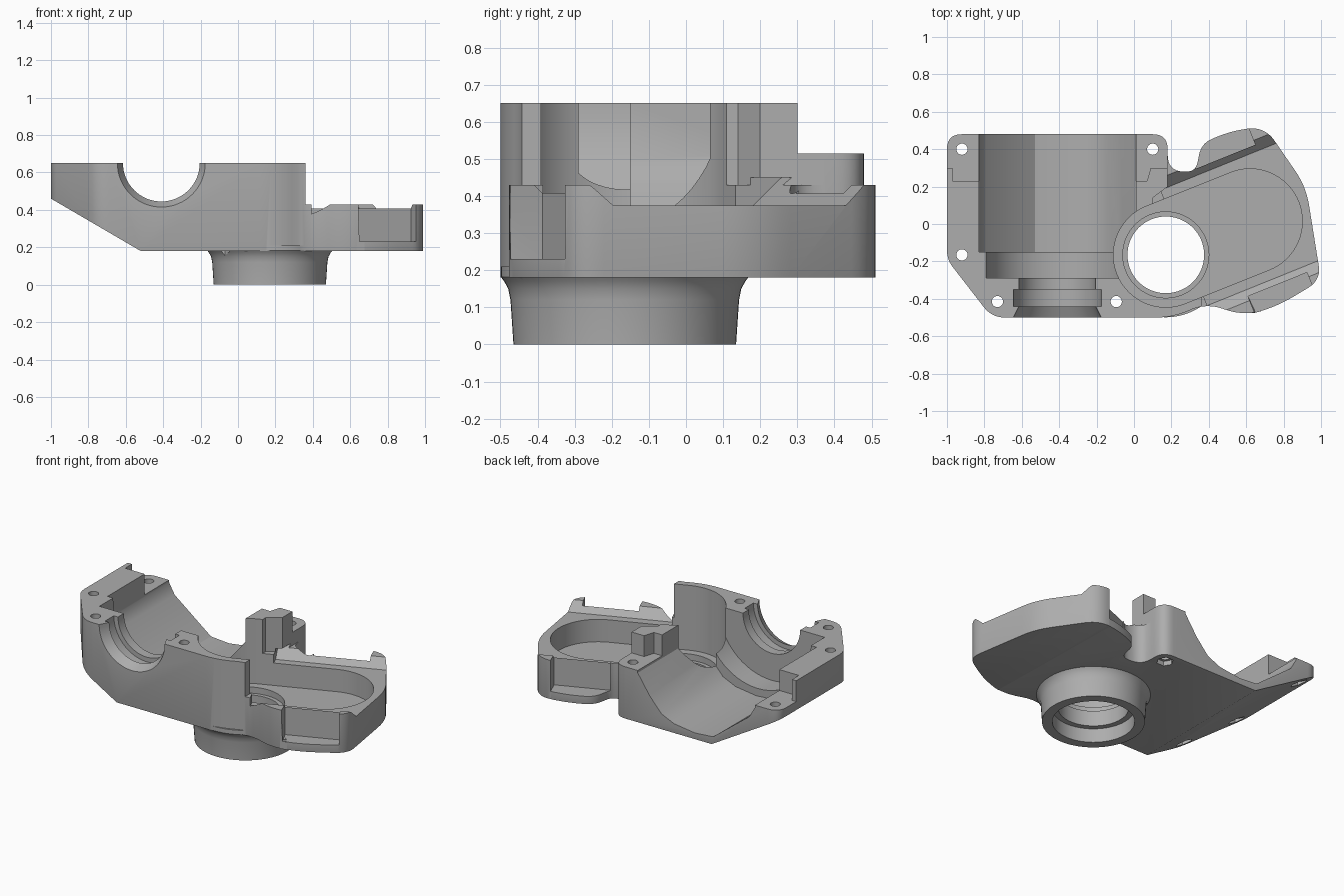
import bpy, bmesh
from math import pi, cos, sin, radians
from mathutils import Matrix, Vector

default = bpy.data.objects.get("Cube")
if default:
    bpy.data.objects.remove(default)

TOP = 0.65
OVER = 0.9
HEADING = radians(22)                            # direction of the side arm
TILT = Matrix.Rotation(HEADING, 4, 'Z')
ALONG_Y = Matrix.Rotation(-pi / 2, 4, 'X')       # local z points to the back
PROFILE_XZ = Matrix.Rotation(pi / 2, 4, 'X')     # local y points up
ARM_SECTION = TILT @ Matrix(((0, 0, 1, 0), (1, 0, 0, 0), (0, 1, 0, 0), (0, 0, 0, 1)))

grey = bpy.data.materials.new("machined_grey")
grey.use_nodes = True
grey.diffuse_color = (0.42, 0.42, 0.42, 1)
grey.node_tree.nodes["Principled BSDF"].inputs["Base Color"].default_value = grey.diffuse_color


def loft(rings):
    """Closed solid through rings of equal length."""
    bm = bmesh.new()
    loops = [[bm.verts.new(p) for p in ring] for ring in rings]
    for a, b in zip(loops, loops[1:]):
        for i in range(len(a)):
            bm.faces.new((a[i - 1], a[i], b[i], b[i - 1]))
    bm.faces.new(loops[0])
    bm.faces.new(loops[-1])
    bmesh.ops.recalc_face_normals(bm, faces=bm.faces[:])
    return bm


def finish(name, bm, matrix=Matrix()):
    bm.transform(matrix)
    bmesh.ops.recalc_face_normals(bm, faces=bm.faces[:])
    mesh = bpy.data.meshes.new(name)
    bm.to_mesh(mesh)
    bm.free()
    mesh.materials.append(grey)
    obj = bpy.data.objects.new(name, mesh)
    bpy.context.scene.collection.objects.link(obj)
    return obj


def extrusion(points, low, high):
    return loft([[(x, y, z) for x, y in points] for z in (low, high)])


def prism(name, points, low, high, matrix=Matrix()):
    return finish(name, extrusion(points, low, high), matrix)


def lathe(name, profile, matrix=Matrix(), sides=64):
    """Turn (radius, height) points into a closed solid."""
    turns = [2 * pi * i / sides for i in range(sides)]
    return finish(name, loft([[(r * cos(a), r * sin(a), h) for a in turns] for r, h in profile]), matrix)


def box(x0, x1, y0, y1):
    return [(x0, y0), (x1, y0), (x1, y1), (x0, y1)]


def rounded(corners, steps=7):
    """Round each (x, y, reach) corner of an outline."""
    pts = []
    for i, (x, y, reach) in enumerate(corners):
        c = Vector((x, y))
        a = c + (Vector(corners[i - 1][:2]) - c).normalized() * reach
        b = c + (Vector(corners[(i + 1) % len(corners)][:2]) - c).normalized() * reach
        for k in range(steps + 1):
            t = k / steps
            pts.append(tuple(a * (1 - t) ** 2 + c * 2 * t * (1 - t) + b * t * t))
    return pts


def volume(mesh):
    bm = bmesh.new()
    bm.from_mesh(mesh)
    amount = bm.calc_volume()
    bm.free()
    return amount


def combine(target, tool, operation='DIFFERENCE'):
    """Boolean with the first solver that gives a plausible volume."""
    tool.hide_render = True
    before = volume(target.data)
    low, high = (.5, .999999) if operation == 'DIFFERENCE' else (1.000001, 1.5)
    for solver in ('MANIFOLD', 'EXACT', 'FLOAT'):
        mod = target.modifiers.new(tool.name, 'BOOLEAN')
        mod.object = tool
        mod.operation = operation
        mod.solver = solver
        bpy.context.view_layer.update()
        graph = bpy.context.evaluated_depsgraph_get()
        mesh = bpy.data.meshes.new_from_object(target.evaluated_get(graph))
        target.modifiers.remove(mod)
        if low * before < volume(mesh) < high * before:
            target.data = mesh
            break
    bpy.data.objects.remove(tool)


# Housing block: rounded outline, sloped underside on one end, softened lower edge
outline = rounded([
    (-1, .48, .08), (.18, .48, .08), (.18, .28, .09), (.33, .28, .05), (.36, .43, .06),
    (.52, .5, .1), (.7, .52, .09), (.92, .2, .1), (1, -.3, .08), (.75, -.45, .12),
    (.58, -.49, .1), (.38, -.42, .1), (.22, -.5, .1), (-.76, -.5, .07), (-1, -.19, .05)])
bm = extrusion(outline, 0.18, TOP)
bmesh.ops.bisect_plane(bm, geom=bm.verts[:] + bm.edges[:] + bm.faces[:], dist=.00001,
                       plane_co=(-.52, 0, .18), plane_no=(-.28, 0, -.48), clear_outer=True)
bmesh.ops.edgeloop_fill(bm, edges=[e for e in bm.edges if e.is_boundary])
bmesh.ops.recalc_face_normals(bm, faces=bm.faces[:])
rim = [e for e in bm.edges if len(e.link_faces) == 2
       and sorted(f.normal.z < -.3 for f in e.link_faces) == [False, True]]
bmesh.ops.bevel(bm, geom=rim, offset=.035, segments=3, profile=.5, affect='EDGES', clamp_overlap=True)
housing = finish("gear_housing", bm)

# Round boss under the arm pocket
BORE = Vector((.17, -.165, 0))
at_bore = Matrix.Translation(BORE)
combine(housing, lathe("boss", [(.3, 0), (.308, .12), (.314, .15), (.325, .17), (.334, .182), (.334, .21)],
                       at_bore), 'UNION')

# Step down to the arm, then its shelf between two sloped rails
combine(housing, prism("arm_step", [(.36, -OVER), (.36, -.3), (.1, 0), (.1, .14), (.18, .2), (.18, OVER),
                                    (1.2, OVER), (1.2, -OVER)], .43, OVER))
combine(housing, prism("shelf", [(-.551, .375), (.115, .375), (.197, .45), (-.633, .45)],
                       .2, 1.3, ARM_SECTION))

# Lowered pads at the open end
combine(housing, prism("pad_step", [(-1.1, .3), (-.97, .3), (-.97, .23), (.07, .23), (.09, .3),
                                    (.3, .3), (.3, .7), (-1.1, .7)], .515, OVER))

# Open gear channel and the turned bearing seat at its front
combine(housing, prism("gear_channel", [(-.83, OVER), (-.83, .5), (-.79, .43), (-.53, .23), (-.4, .22),
                                        (-.25, .24), (-.16, .28), (-.075, .375), (.01, .5), (.01, OVER)],
                       -.6, .15, PROFILE_XZ))
combine(housing, lathe("bearing_seat", [(.38, -.14), (.38, -.29), (.205, -.29), (.205, -.35), (.235, -.35),
                                        (.235, -.44), (.205, -.44), (.24, -.51)],
                       Matrix.Translation((-.41, 0, TOP)) @ ALONG_Y))

# Long pocket with rounded ends
stadium = []
for centre, start in ((BORE, HEADING + pi / 2), (Vector((.62, .015, 0)), HEADING - pi / 2)):
    for k in range(33):
        a = start + pi * k / 32
        stadium.append((centre.x + .28 * cos(a), centre.y + .28 * sin(a)))
combine(housing, prism("pocket", stadium, .23, OVER))

# Stepped bore through the boss
combine(housing, lathe("bore", [(.24, -.1), (.24, .09), (.205, .09), (.205, .19), (.23, .19), (.23, .3)], at_bore))

# Recesses on both flanks of the arm, joined by a cross hole
for low, high in ((-.9, -.587), (.15, .6)):
    combine(housing, prism("flank_recess", box(.42, .76, low, high), .23, OVER, TILT))
combine(housing, lathe("cross_hole", [(.03, -1), (.03, 1)],
                       TILT @ Matrix.Translation((.573, 0, .32)) @ ALONG_Y, 24))

# Screw holes with hexagonal nut seats below
for x, y, seat in ((-.92, .4, .45), (.1, .4, .21), (-.92, -.165, .45), (-.73, -.415, .35), (-.095, -.415, .21)):
    place = Matrix.Translation((x, y, 0))
    combine(housing, lathe("screw_hole", [(.03, -.1), (.03, OVER)], place, 24))
    combine(housing, lathe("nut_seat", [(.05, .14), (.05, seat)], place, 6))

# Smooth curved walls, crisp edges
bpy.ops.object.select_all(action='DESELECT')
housing.select_set(True)
bpy.context.view_layer.objects.active = housing
bpy.ops.object.shade_smooth_by_angle(angle=radians(30))
